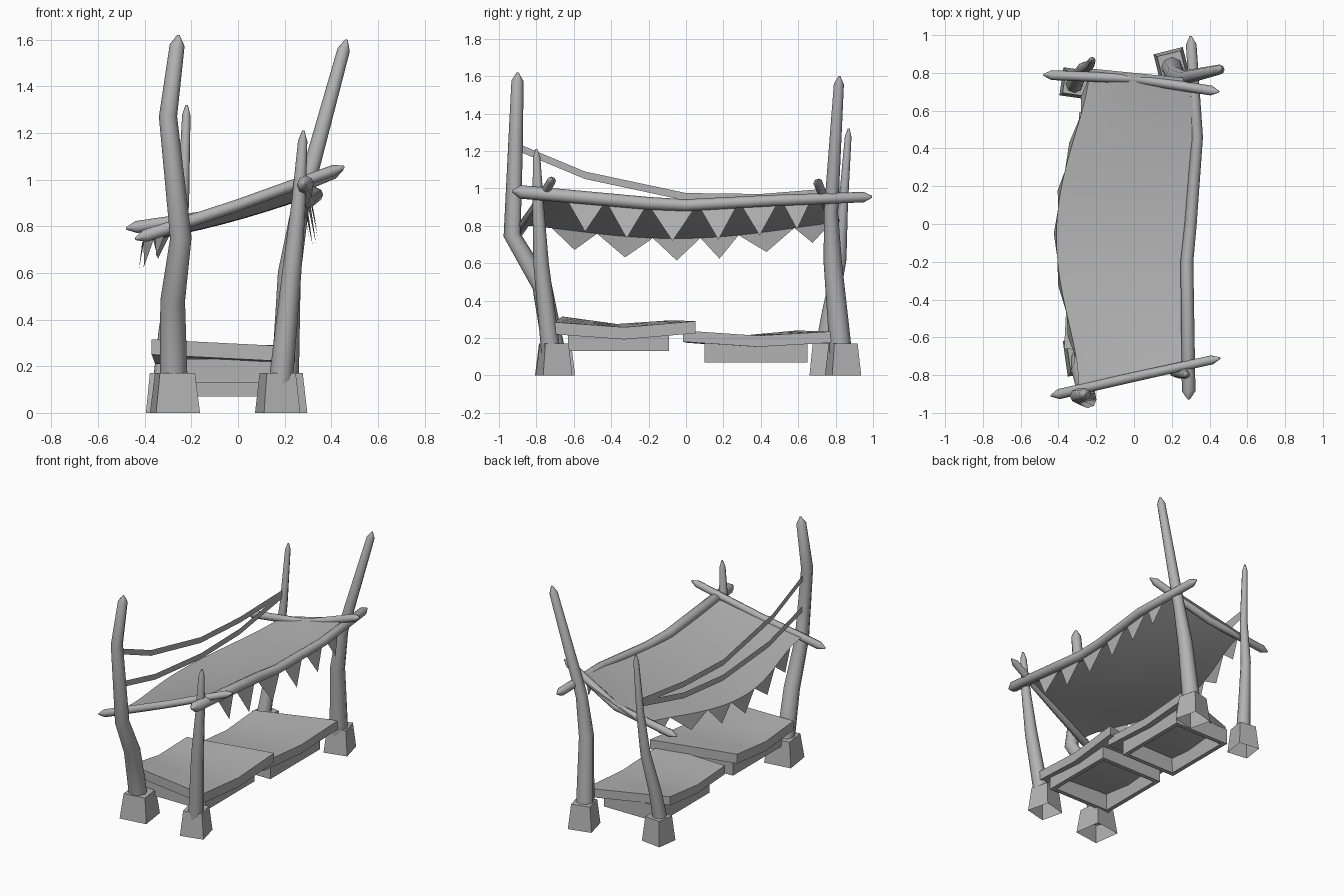
import bpy, bmesh, math
from mathutils import Vector

cube = bpy.data.objects.get("Cube")
if cube:
    bpy.data.objects.remove(cube, do_unlink=True)

grey = bpy.data.materials.new("plain_grey")
grey.use_nodes = True
grey.diffuse_color = (0.45, 0.45, 0.45, 1)
grey.node_tree.nodes["Principled BSDF"].inputs["Base Color"].default_value = grey.diffuse_color
grey.node_tree.nodes["Principled BSDF"].inputs["Roughness"].default_value = 0.8


def finish(name, bm, angle=50, fix_normals=True):
    if fix_normals:
        bmesh.ops.recalc_face_normals(bm, faces=bm.faces)
    mesh = bpy.data.meshes.new(name)
    bm.to_mesh(mesh)
    bm.free()
    mesh.materials.append(grey)
    mesh.shade_smooth()
    mesh.set_sharp_from_angle(angle=math.radians(angle))
    obj = bpy.data.objects.new(name, mesh)
    bpy.context.scene.collection.objects.link(obj)


def bridge(bm, lower, upper):
    n = len(lower)
    for i in range(n):
        j = (i + 1) % n
        bm.faces.new((lower[i], lower[j], upper[j], upper[i]))


def limb(name, path, r_start, r_end, both_tips=False, sides=8):
    """Crooked pole swept along a path, with a sharpened end."""
    pts = [Vector(p) for p in path]
    last = len(pts) - 1
    rings = [(p, r_start + (r_end - r_start) * i / last) for i, p in enumerate(pts)]
    tip = 0.045
    end, before = pts[-1], pts[-2]
    rings[-1] = (end + (before - end).normalized() * tip, r_end)
    rings.append((end, 0.005))
    if both_tips:
        rings[0] = (pts[0] + (pts[1] - pts[0]).normalized() * tip, r_start)
        rings.insert(0, (pts[0], 0.005))
    # One fixed reference direction keeps the rings from twisting
    span = end - pts[0]
    reference = Vector((1, 0, 0)) if abs(span.z) > span.length / 2 else Vector((0, 0, 1))
    bm = bmesh.new()
    loops = []
    for i, (p, r) in enumerate(rings):
        ahead = rings[min(i + 1, len(rings) - 1)][0]
        behind = rings[max(i - 1, 0)][0]
        along = (ahead - behind).normalized()
        side = along.cross(reference).normalized()
        up = side.cross(along)
        angles = [math.tau * k / sides for k in range(sides)]
        loops.append([bm.verts.new(p + r * (side * math.cos(a) + up * math.sin(a))) for a in angles])
    for lower, upper in zip(loops, loops[1:]):
        bridge(bm, lower, upper)
    bm.faces.new(loops[0])
    bm.faces.new(loops[-1])
    finish(name, bm)


def foot(name, x, y, yaw, half):
    """Tapered square block, open underneath."""
    bm = bmesh.new()
    loops = []
    for z, size in ((0, half), (0.17, half * 0.8)):
        loop = []
        for k in range(4):
            a = math.radians(yaw + 45 + 90 * k)
            r = size * math.sqrt(2)
            loop.append(bm.verts.new((x + r * math.cos(a), y + r * math.sin(a), z)))
        loops.append(loop)
    bridge(bm, *loops)
    bm.faces.new(loops[1])
    finish(name, bm, 30)


# Corner posts and their feet
limb("front_right_post", [(-.275, -.7, .1), (-.28, -.77, .48), (-.245, -.93, .75),
                          (-.3, -.91, 1.27), (-.255, -.9, 1.62)], .06, .032)
limb("front_left_post", [(.18, -.72, .1), (.23, -.775, .6), (.26, -.79, .9), (.28, -.8, 1.21)], .052, .02)
limb("back_left_post", [(.2, .83, .1), (.22, .785, .6), (.265, .775, .87), (.465, .82, 1.6)], .06, .027)
limb("back_right_post", [(-.32, .73, .1), (-.3, .77, .35), (-.265, .825, .62),
                         (-.235, .84, .9), (-.22, .87, 1.32)], .048, .018)
foot("front_right_foot", -.27, -.7, 8, .095)
foot("front_left_foot", .17, -.705, 14, .08)
foot("back_left_foot", .2, .84, 14, .08)
foot("back_right_foot", -.31, .745, -8, .075)

# Roof beams
limb("front_beam", [(-.44, -.91, .745), (0, -.81, .89), (.455, -.71, 1.055)], .027, .024, True)
limb("back_beam", [(-.48, .79, .79), (0, .77, .86), (.45, .7, 1.045)], .026, .026, True)
limb("side_beam", [(.29, -.93, .985), (.28, -.2, .92), (.3, 0, .91),
                   (.335, .46, .935), (.3, .995, .955)], .036, .028, True)


# Sagging cloth canopy with toothed edges
def cloth(u, v):
    """Point on the cloth: u runs left to right, v runs front to back."""
    sag = 1 - v * v
    x = .29 + .05 * sag * v * (1 - u) - u * (.555 - .03 * v + .145 * sag * sag)
    y = .8 * v + x * (.11 * (1 - v) - .05 * (1 + v))
    z = .89 + .3 * x - sag * (.06 - .025 * u + .015 * math.sin(math.pi * u))
    return Vector((x, y, z))


bm = bmesh.new()
across, along = 8, 34
grid = [[bm.verts.new(cloth(i / across, 2 * j / along - 1)) for i in range(across + 1)]
        for j in range(along + 1)]
for front, back in zip(grid, grid[1:]):
    for i in range(across):
        bm.faces.new((front[i + 1], front[i], back[i], back[i + 1]))
# Each tooth spans the cloth rows between two notches
left_notches = (2, 7, 12, 18, 23, 28, 32)
right_notches = (3, 8, 14, 19, 23, 29, 33)
for side, out, depth, notches in ((0, .035, .16, left_notches), (across, -.02, .08, right_notches)):
    for start, stop in zip(notches, notches[1:]):
        edge = [row[side] for row in grid[start:stop + 1]]
        v = (start + stop) / along - 1
        middle = (edge[0].co + edge[-1].co) / 2
        drop = depth + .04 * (1 - v * v)
        tip = bm.verts.new(middle + Vector((out, 0, -drop)))
        for a, b in zip(edge, edge[1:]):
            bm.faces.new((a, b, tip) if side == 0 else (b, a, tip))
finish("canopy_cloth", bm, 60, False)


# Slack straps between the right-hand posts
def strap(name, path, height=.04):
    bm = bmesh.new()
    pairs = [[bm.verts.new((x, y, z + s * height / 2)) for s in (-1, 1)] for x, y, z in path]
    for a, b in zip(pairs, pairs[1:]):
        bm.faces.new((a[0], b[0], b[1], a[1]))
    finish(name, bm, 50, False)


strap("upper_strap", [(-.29, -.9, 1.22), (-.295, -.54, 1.07), (-.29, 0, .955),
                      (-.265, .4, .95), (-.235, .84, .985)])
strap("lower_strap", [(-.28, -.9, .99), (-.29, -.5, .89), (-.285, 0, .845),
                      (-.265, .4, .87), (-.235, .84, .97)])


# Bench decks with open frames beneath
def deck(name, corners, dip, thick):
    """Warped slab from four corners: front right, front left, back left, back right."""
    a, b, c, d = [Vector(p) for p in corners]
    bm = bmesh.new()
    n = 4
    rows = []
    for j in range(n + 1):
        v = j / n
        row = []
        for i in range(n + 1):
            p = a.lerp(b, i / n).lerp(d.lerp(c, i / n), v)
            p.z -= dip * (1 - abs(2 * v - 1))
            row.append(bm.verts.new(p))
        rows.append(row)
    for lower, upper in zip(rows, rows[1:]):
        for i in range(n):
            bm.faces.new((lower[i], lower[i + 1], upper[i + 1], upper[i]))
    slab = bmesh.ops.extrude_face_region(bm, geom=bm.faces[:], use_keep_orig=True)
    moved = [g for g in slab["geom"] if isinstance(g, bmesh.types.BMVert)]
    bmesh.ops.translate(bm, verts=moved, vec=(0, 0, -thick))
    finish(name, bm, 40)


def frame(name, x0, x1, y0, y1, z0, z1):
    """Box rim whose inner walls slope in towards the deck."""
    bm = bmesh.new()
    loops = []
    for inset, z in ((0, z1), (0, z0), (.03, z0), (.05, z1)):
        loops.append([bm.verts.new(p) for p in (
            (x0 + inset, y0 + inset, z), (x1 - inset, y0 + inset, z),
            (x1 - inset, y1 - inset, z), (x0 + inset, y1 - inset, z))])
    for i in range(4):
        bridge(bm, loops[i], loops[(i + 1) % 4])
    finish(name, bm, 30)


deck("front_deck", [(-.37, -.66, .315), (.22, -.71, .285), (.245, .05, .29), (-.34, -.08, .295)], .03, .065)
deck("back_deck", [(-.3, 0, .235), (.21, -.015, .24), (.23, .78, .235), (-.29, .59, .24)], .025, .06)
frame("front_deck_frame", -.3, .19, -.63, -.09, .13, .23)
frame("back_deck_frame", -.25, .18, .1, .65, .07, .18)
